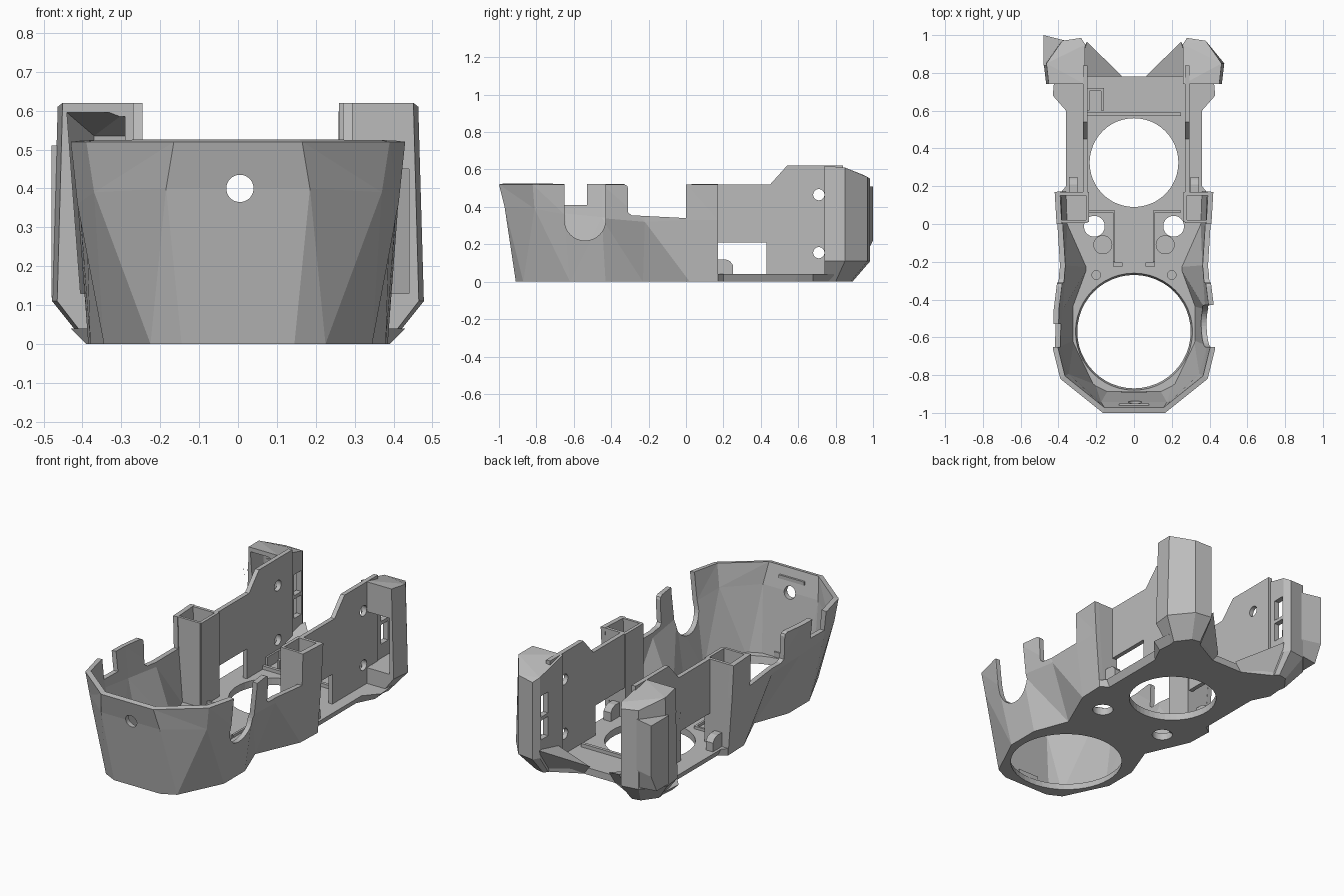
import bpy, bmesh, math

cube = bpy.data.objects.get("Cube")
if cube:
    bpy.data.objects.remove(cube, do_unlink=True)

grey = bpy.data.materials.new("mid grey")
grey.use_nodes = True
colour = (0.5, 0.5, 0.5, 1)
grey.diffuse_color = colour
grey.node_tree.nodes["Principled BSDF"].inputs["Base Color"].default_value = colour


def make(name, verts, faces, fix=True):
    bm = bmesh.new()
    vs = [bm.verts.new(v) for v in verts]
    for f in faces:
        bm.faces.new([vs[i] for i in f])
    if fix:
        bmesh.ops.triangulate(bm, faces=[f for f in bm.faces if len(f.verts) > 4])
        bmesh.ops.recalc_face_normals(bm, faces=bm.faces[:])
    mesh = bpy.data.meshes.new(name)
    bm.to_mesh(mesh)
    bm.free()
    mesh.materials.append(grey)
    ob = bpy.data.objects.new(name, mesh)
    bpy.context.collection.objects.link(ob)
    return ob


def loft(name, rings):
    """Closed solid through rings that all have the same point count."""
    n = len(rings[0])
    faces = [(k * n + i, k * n + (i + 1) % n, (k + 1) * n + (i + 1) % n, (k + 1) * n + i)
             for k in range(len(rings) - 1) for i in range(n)]
    faces += [tuple(range(n)), tuple(range((len(rings) - 1) * n, len(rings) * n))]
    return make(name, [p for r in rings for p in r], faces)


def prism_x(name, profile, x0, x1):
    return loft(name, [[(x, y, z) for y, z in profile] for x in (x0, x1)])


def box(name, x, y, z):
    return prism_x(name, [(y[0], z[0]), (y[1], z[0]), (y[1], z[1]), (y[0], z[1])], *x)


def circle(a, b, r, n=48):
    return [(a + r * math.cos(2 * math.pi * i / n), b + r * math.sin(2 * math.pi * i / n))
            for i in range(n)]


def cone_z(name, x, y, r0, r1, z0, z1):
    return loft(name, [[(px, py, z) for px, py in circle(x, y, r)]
                       for r, z in ((r0, z0), (r1, z1))])


def bake(ob):
    bpy.context.view_layer.update()
    done = ob.evaluated_get(bpy.context.evaluated_depsgraph_get())
    mesh = bpy.data.meshes.new_from_object(done)
    ob.modifiers.clear()
    ob.data = mesh


def cut(ob, cutters):
    for c in cutters:
        c.hide_render = True
        mod = ob.modifiers.new("cut", 'BOOLEAN')
        mod.operation, mod.solver, mod.object = 'DIFFERENCE', 'EXACT', c
    bake(ob)
    for c in cutters:
        bpy.data.objects.remove(c, do_unlink=True)


def both(half, heights):
    """Mirror a half outline, listed front to back, into a full path."""
    pts = [(x, y, z) for (x, y), z in zip(half, heights)]
    return [(-x, y, z) for x, y, z in reversed(pts)] + pts


# Faceted front shroud
low = [(.145, -.91), (.225, -.87), (.345, -.62), (.345, -.43), (.27, -.23), (.38, .02), (.385, .17)]
mid = [(.185, -.97), (.37, -.81), (.413, -.65), (.405, -.45), (.39, -.22), (.405, 0), (.41, .17)]
top = [(.165, -1), (.39, -.82), (.43, -.66), (.425, -.45), (.40, -.25), (.41, 0), (.42, .17)]
rings = [both(low, [0] * 7), both(mid, [.40, .39, .36, .34, .32, .33, .33]), both(top, [.52] * 7)]
n = len(rings[0])
faces = []
for k in range(2):
    for i in range(n - 1):
        a, b, c, d = k * n + i, k * n + i + 1, (k + 1) * n + i + 1, (k + 1) * n + i
        # Facets mirror about the middle, with one flipped pair at the waist
        rising = (i < n // 2) != (i in (3, n - 5))
        if i == n // 2 - 1:
            faces.append((a, b, c, d))
        elif i in (3, n - 5):
            faces += [(a, b, d), (b, c, d)] if i == 3 else [(a, b, c), (a, c, d)]
        elif rising:
            faces += [(a, b, c), (a, c, d)]
        else:
            faces += [(a, b, d), (b, c, d)]
shroud = make("front_shroud", [p for r in rings for p in r], faces, fix=False)
solid = shroud.modifiers.new("wall", 'SOLIDIFY')
solid.thickness, solid.offset, solid.use_even_offset = .028, -1, True
bake(shroud)
scoop = [(-.54 + .11 * math.cos(t), .33 + .11 * math.sin(t))
         for t in [math.pi + math.pi * i / 20 for i in range(21)]]
port = loft("port_cutter", [[(x, y, z) for x, z in circle(.005, .4, .035)] for y in (-1.1, -.9)])
cut(shroud, [
    prism_x("side_cutter", [(-.31, .37), (-.29, .355), (0, .34), (0, .7), (-.33, .7),
                            (-.33, .521), (-.315, .513), (-.31, .5)], -.6, .6),
    prism_x("scoop_cutter", scoop + [(-.43, .7), (-.65, .7)], .2, .6),
    box("notch_cutter", (-.6, -.2), (-.65, -.53), (.41, .7)),
    port])
box("front_ledge", (-.08, .08), (-.975, -.95), (.46, .48))
box("lower_catch", (-.065, .065), (-.91, -.885), (.04, .07))

# Floor plate with fan openings and a flared rear flange
rear0 = [(.34, .2), (.34, .58), (.39, .68), (.38, .8), (.27, .87), (.1, .78)]
rear1 = [(.36, .2), (.36, .6), (.43, .68), (.42, .79), (.28, .88), (.08, .78)]
floor = loft("floor_plate", [both(low + rear0, [0] * 13), both(low + rear1, [.04] * 13)])
holes = [(0, -.57, .3, .31), (0, .325, .235, .235),
         (.21, -.012, .055, .055), (-.21, -.012, .055, .055)]
cut(floor, [cone_z("hole_cutter", x, y, r0, r1, -.001, .041) for x, y, r0, r1 in holes])
box("bridge_rib", (-.25, .25), (.572, .59), (.04, .06))
for x in ((-.25, -.235), (-.175, -.16)):
    box("bridge_clip_side", x, (.6, .72), (.04, .1))
box("bridge_clip_end", (-.25, -.16), (.705, .72), (.04, .1))

for s, side in ((1, "left"), (-1, "right")):
    def sx(a, b):
        return (s * a, s * b)

    inner = .27 if s > 0 else .245

    # Hollow towers behind the shroud
    box(side + "_tower_inner", sx(inner - .008, inner + .01), (.01, .17), (.02, .52))
    for y in ((.005, .02), (.152, .17)):
        loft(side + "_tower_web", [[(s * inner, y[1], z), (s * w, y[1], z),
                                    (s * w, y[0], z), (s * inner, y[0], z)]
                                   for z, w in ((.02, .375), (.52, .41))])

    # Upright side panels with windows and screw holes
    panel = prism_x(side + "_panel", [(.16, .02), (.16, .52), (.45, .52), (.54, .62),
                                      (.84, .62), (.84, .02)], s * inner, s * (inner + .025))
    cut(panel, [box("window_cutter", sx(.2, .4), (.17, .43), (.04, .21))]
        + [prism_x("screw_cutter", circle(.71, z, .03), s * .2, s * .4) for z in (.155, .465)])
    prism_x(side + "_flange_tab", [(.17, .03), (.25, .03), (.25, .09), (.235, .11), (.21, .12),
                                   (.17, .12)], s * .30, s * .345)

    # Rear ears, hollow and open towards the front
    foot = [(.26, .74), (.38, .74), (.39, .8), (.33, .88), (.28, .89), (.26, .87)]
    wall = [(.26, .74), (.465, .74), (.478, .85), (.38, .97), (.28, .985), (.258, .95)]
    crown = [.62, .62, .61, .56, .55, .57]
    ear = loft(side + "_ear", [[(s * x, y, 0) for x, y in foot],
                               [(s * x, y, .11) for x, y in wall],
                               [(s * x * (.97 if x > .4 else 1), y, z)
                                for (x, y), z in zip(wall, crown)]])
    base, roof = (.44, .45) if s > 0 else (.405, .595)
    pocket = loft("pocket_cutter", [[(s * x, y, z) for x, y in
                                     ((.29, .7), (w, .7), (w, .85), (.37, .935), (.29, .955))]
                                    for z, w in ((.13, base), (roof, .44))])
    if s < 0:
        # Keep the sloped crown closed above the pocket
        for v in pocket.data.vertices:
            if v.co.z > .5 and v.co.y > .9:
                v.co.z -= .06
    cut(ear, [pocket] + [box("slot_cutter", sx(.2, .32), (.875, .94), z)
                         for z in ((.21, .32), (.34, .46))])

    # Sloped rear feet between the bridge and the ears
    loft(side + "_rear_foot", [
        [(s * .1, .78, .0), (s * .3, .78, 0), (s * .29, .87, 0)],
        [(s * .06, .78, .05), (s * .3, .78, .13), (s * .25, .965, .16)]])

    # Raised pads and rails on the floor
    cone_z(side + "_large_pad", s * .165, -.11, .05, .05, .03, .048)
    cone_z(side + "_small_pad", s * .2, -.27, .025, .025, .03, .048)
    box(side + "_floor_rail", sx(.1, .112), (-.2, .07), (.03, .055))
    box(side + "_floor_rail_end", sx(.1, .25), (.06, .072), (.03, .055))
    box(side + "_floor_clip", sx(.06, .112), (-.225, -.205), (.03, .06))

# Notched cable bracket on the outside of one ear, with a filled back corner
bracket = prism_x("ear_bracket", [(.7, .12), (.7, .2), (.75, .23), (.75, .39), (.7, .42),
                                  (.7, .48), (.74, .51), (.87, .51), (.87, .1), (.74, .1)],
                  -.48, -.455)
cut(bracket, [prism_x("bracket_cutter", circle(.735, z, .02), -.6, -.45) for z in (.16, .46)])
loft("ear_corner", [[(-.48, y, z), (-.36, .97, z), (-.38, .9, z), (-.455, .84, z), (-.48, .84, z)]
                    for y, z in ((.95, .12), (1, .22), (1, .51))])
